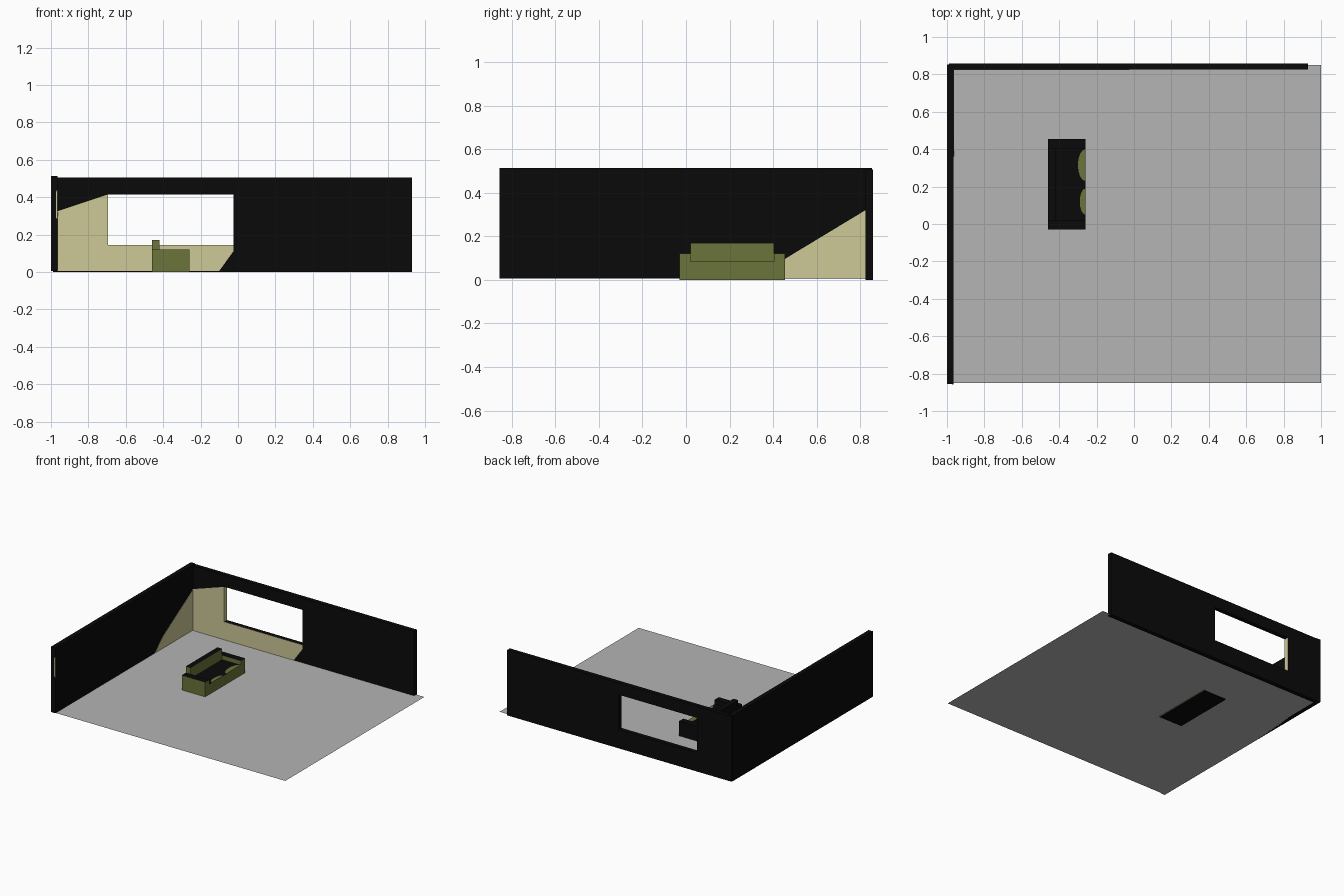
import bpy, bmesh, math
from mathutils import Vector

if "Cube" in bpy.data.objects:
    bpy.data.objects.remove(bpy.data.objects["Cube"])


def material(name, rgb):
    m = bpy.data.materials.new(name)
    m.diffuse_color = (*rgb, 1)
    m.use_nodes = True
    m.node_tree.nodes["Principled BSDF"].inputs["Base Color"].default_value = m.diffuse_color
    return m


BLACK = material("black", (0.003, 0.003, 0.003))
CREAM = material("cream", (0.61, 0.58, 0.31))
GREEN = material("olive green", (0.145, 0.172, 0.043))
GREY = material("floor grey", (0.46, 0.46, 0.46))


def finish(name, bm, mats, rule=None):
    """Turn a bmesh into an object; rule picks the material of each face."""
    bm.normal_update()
    for f in bm.faces:
        f.material_index = rule(f) if rule else 0
    me = bpy.data.meshes.new(name)
    bm.to_mesh(me)
    bm.free()
    for m in mats:
        me.materials.append(m)
    ob = bpy.data.objects.new(name, me)
    bpy.context.collection.objects.link(ob)
    return ob


def box(name, lo, hi, mats, rule=None):
    bm = bmesh.new()
    bmesh.ops.create_cube(bm, size=1)
    for v in bm.verts:
        v.co = [(a + b) / 2 + c * (b - a) for a, b, c in zip(lo, hi, v.co)]
    return finish(name, bm, mats, rule)


def extrude(bm, faces, offset):
    geo = bmesh.ops.extrude_face_region(bm, geom=faces, use_keep_orig=True)["geom"]
    verts = [g for g in geo if isinstance(g, bmesh.types.BMVert)]
    bmesh.ops.translate(bm, verts=verts, vec=offset)
    bmesh.ops.recalc_face_normals(bm, faces=bm.faces)


def plate(name, points, offset, mat):
    """Thin painted patch, from an outline and a thickness vector."""
    bm = bmesh.new()
    face = bm.faces.new([bm.verts.new(p) for p in points])
    extrude(bm, [face], Vector(offset))
    return finish(name, bm, [mat])


# Floor sheet
bm = bmesh.new()
bmesh.ops.create_grid(bm, x_segments=1, y_segments=1, size=1)
for v in bm.verts:
    v.co = (v.co.x, v.co.y * 0.85, 0.006)
finish("floor", bm, [GREY])

# Left wall
box("left_wall", (-1, -0.855, 0.006), (-0.965, 0.853, 0.513), [BLACK])

# Back wall: a frame around the window, left jamb in cream
WX0, WX1, WZ0, WZ1 = -0.695, -0.025, 0.145, 0.415
Y0, Y1 = 0.825, 0.858


def ring(bm, x0, x1, z0, z1):
    return [bm.verts.new((x, Y0, z)) for x, z in ((x0, z0), (x1, z0), (x1, z1), (x0, z1))]


bm = bmesh.new()
outer, inner = ring(bm, -0.99, 0.93, 0, 0.506), ring(bm, WX0, WX1, WZ0, WZ1)
frame = [bm.faces.new((outer[i], outer[(i + 1) % 4], inner[(i + 1) % 4], inner[i]))
         for i in range(4)]
extrude(bm, frame, Vector((0, Y1 - Y0, 0)))
finish("back_wall", bm, [BLACK, CREAM],
       lambda f: int(f.normal.x > 0.9 and f.calc_center_median().x < -0.5))

# Cream areas of the two walls
plate("back_wall_cream", [(x, Y0, z) for x, z in (
    (-0.965, 0.006), (-0.10, 0.006), (-0.025, 0.11), (WX1, WZ0),
    (WX0, WZ0), (WX0, WZ1), (-0.965, 0.325))], (0, -0.002, 0), CREAM)
plate("left_wall_cream", [(-0.965, y, z) for y, z in (
    (0.824, 0.008), (0.824, 0.32), (0.46, 0.10), (0.36, 0.008))], (0.002, 0, 0), CREAM)
plate("left_wall_end_cream", [(x, -0.855, z) for x, z in (
    (-0.965, 0.28), (-0.973, 0.29), (-0.973, 0.43), (-0.965, 0.44))], (0, -0.002, 0), CREAM)


# Sofa: green towards the front and right, black elsewhere
def sofa_rule(f):
    return int(f.normal.x > 0.9 or f.normal.y < -0.9)


SOFA = [BLACK, GREEN]
box("sofa_seat", (-0.46, 0.02, 0), (-0.26, 0.405, 0.085), SOFA, sofa_rule)
box("sofa_back", (-0.46, 0.02, 0.085), (-0.42, 0.405, 0.17), SOFA, sofa_rule)
for side, y in (("near", -0.03), ("far", 0.405)):
    box("sofa_arm_" + side, (-0.46, y, 0), (-0.26, y + 0.05, 0.12), SOFA, sofa_rule)

# Rounded green areas along the seat's front edge
for side, y, half, depth in (("near", 0.12, 0.07, 0.03), ("far", 0.315, 0.085, 0.04)):
    pts = [(-0.26 - depth * math.sin(math.pi * i / 8), y + half * math.cos(math.pi * i / 8), 0.085)
           for i in range(9)]
    plate("seat_patch_" + side, pts, (0, 0, 0.002), GREEN)
